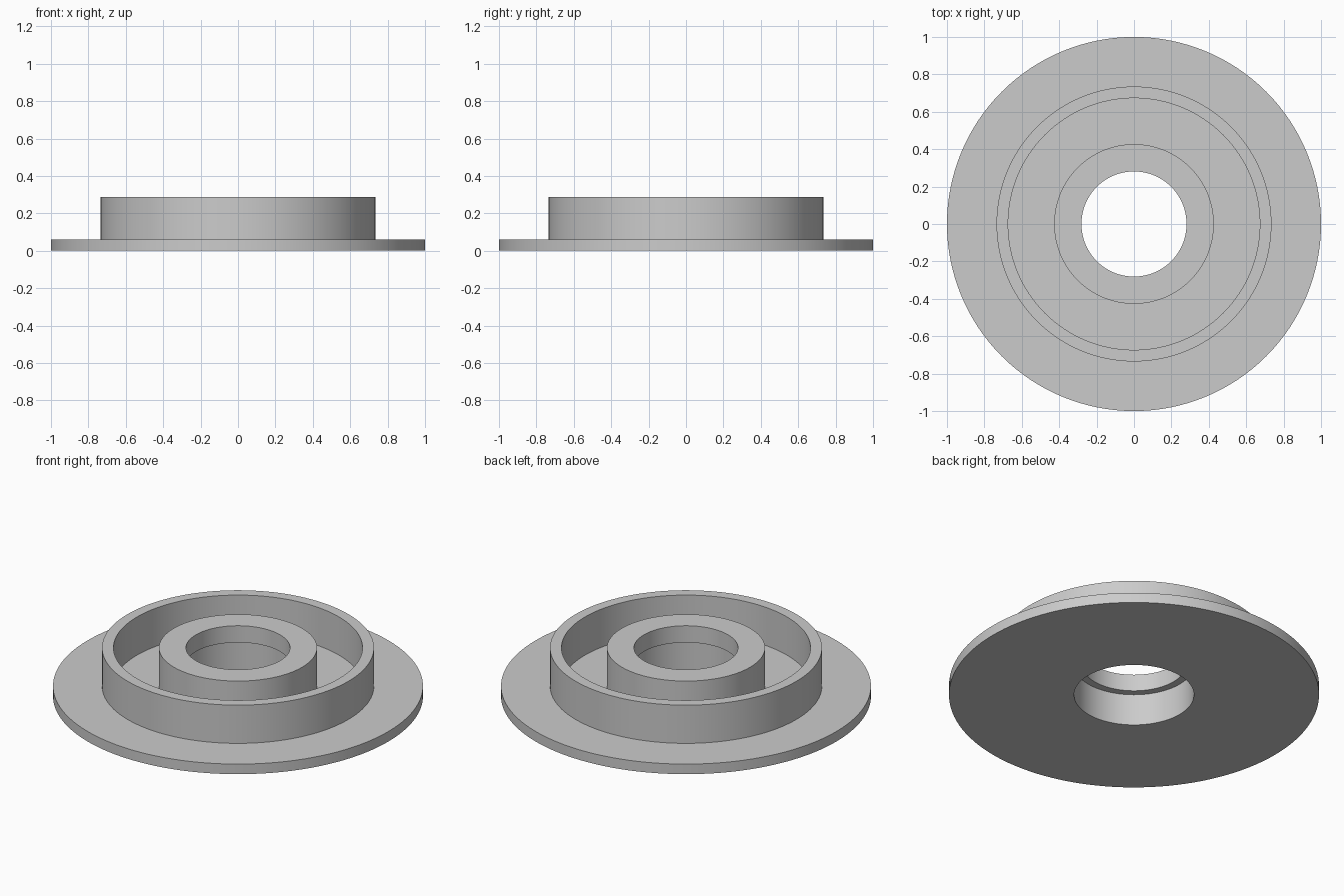
import bpy, bmesh, math

cube = bpy.data.objects.get("Cube")
if cube:
    bpy.data.objects.remove(cube, do_unlink=True)

SEGMENTS = 128

# Main dimensions
FLANGE_R, FLANGE_TOP = 1.0, 0.06
WALL_OUT, WALL_IN = 0.735, 0.673
BOSS_R, RIM_TOP = 0.427, 0.288
BORE_R, COUNTERBORE_R, STEP_Z = 0.281, 0.324, 0.188

# Single plain grey
grey = bpy.data.materials.new("plain_grey")
grey.use_nodes = True
colour = (0.6, 0.6, 0.6, 1.0)
grey.diffuse_color = colour
grey.node_tree.nodes["Principled BSDF"].inputs["Base Color"].default_value = colour


def lathe(name, profile, material):
    """Revolve a closed (radius, height) profile around z."""
    bm = bmesh.new()
    verts = [bm.verts.new((r, 0, z)) for r, z in profile]
    edges = [bm.edges.new((a, b)) for a, b in zip(verts, verts[1:] + verts[:1])]
    bmesh.ops.spin(bm, geom=verts + edges, cent=(0, 0, 0), axis=(0, 0, 1),
                   angle=math.tau, steps=SEGMENTS, use_merge=False)
    bmesh.ops.remove_doubles(bm, verts=bm.verts[:], dist=1e-4)
    bmesh.ops.recalc_face_normals(bm, faces=bm.faces[:])
    # Smooth round walls, crisp rims
    for face in bm.faces:
        face.smooth = True
    for edge in bm.edges:
        edge.smooth = edge.calc_face_angle(0) < math.radians(30)
    mesh = bpy.data.meshes.new(name)
    bm.to_mesh(mesh)
    bm.free()
    mesh.materials.append(material)
    obj = bpy.data.objects.new(name, mesh)
    bpy.context.collection.objects.link(obj)
    return obj


# Flange, raised wall, channel and central boss with a stepped bore
lathe("flanged_hub", [
    (COUNTERBORE_R, 0),
    (FLANGE_R, 0),
    (FLANGE_R, FLANGE_TOP),
    (WALL_OUT, FLANGE_TOP),
    (WALL_OUT, RIM_TOP),
    (WALL_IN, RIM_TOP),
    (WALL_IN, FLANGE_TOP),
    (BOSS_R, FLANGE_TOP),
    (BOSS_R, RIM_TOP),
    (BORE_R, RIM_TOP),
    (BORE_R, STEP_Z),
    (COUNTERBORE_R, STEP_Z),
], grey)
